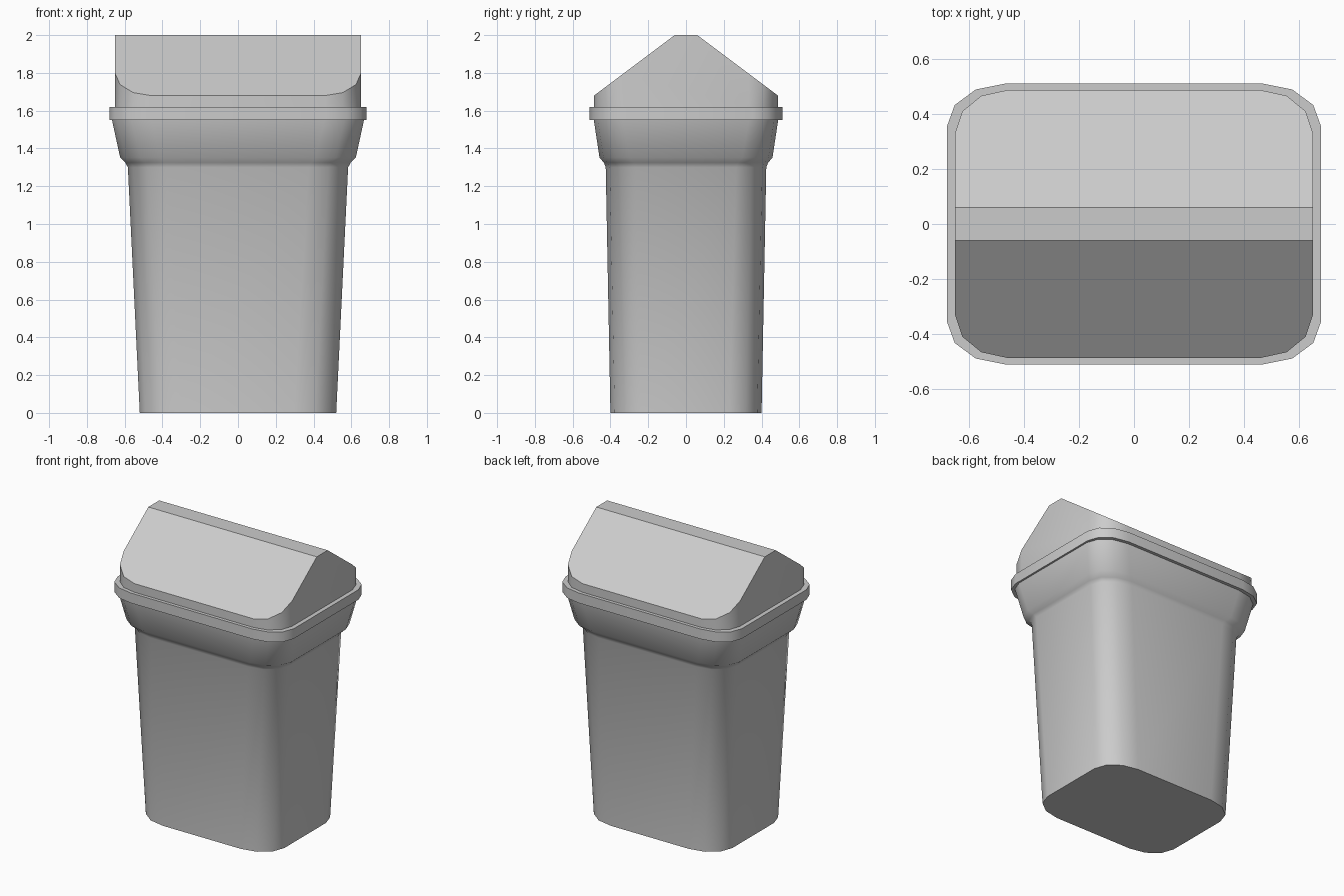
import bpy, bmesh, math
from mathutils import Vector

if "Cube" in bpy.data.objects:
    bpy.data.objects.remove(bpy.data.objects["Cube"])

SEGMENTS = 3  # facets per rounded corner


def outline(hx, hy, rx, ry):
    """Rounded rectangle with elliptical corners, counter-clockwise."""
    pts = []
    for q, (sx, sy) in enumerate([(1, 1), (-1, 1), (-1, -1), (1, -1)]):
        for i in range(SEGMENTS + 1):
            a = math.pi / 2 * (q + i / SEGMENTS)
            pts.append((sx * (hx - rx) + rx * math.cos(a),
                        sy * (hy - ry) + ry * math.sin(a)))
    return pts


def loft(levels):
    """Closed stack of outlines; each level is (z, hx, hy, rx, ry)."""
    bm = bmesh.new()
    rings = [[bm.verts.new((x, y, z)) for x, y in outline(*dims)]
             for z, *dims in levels]
    for low, high in zip(rings, rings[1:]):
        n = len(low)
        for i in range(n):
            j = (i + 1) % n
            bm.faces.new((low[i], low[j], high[j], high[i]))
    bm.faces.new(rings[0][::-1])
    bm.faces.new(rings[-1])
    return bm


def finish(bm, name, angle):
    bmesh.ops.recalc_face_normals(bm, faces=bm.faces[:])
    mesh = bpy.data.meshes.new(name)
    bm.to_mesh(mesh)
    bm.free()
    obj = bpy.data.objects.new(name, mesh)
    bpy.context.collection.objects.link(obj)
    bpy.ops.object.select_all(action='DESELECT')
    obj.select_set(True)
    bpy.context.view_layer.objects.active = obj
    bpy.ops.object.shade_smooth_by_angle(angle=math.radians(angle))
    return obj


# Tapered bin body with a flared collar
finish(loft([
    (0.00, 0.52, 0.40, 0.22, 0.17),
    (1.30, 0.583, 0.425, 0.21, 0.16),
    (1.325, 0.597, 0.435, 0.21, 0.16),
    (1.352, 0.624, 0.458, 0.21, 0.16),
    (1.55, 0.667, 0.488, 0.21, 0.155),
]), "bin_body", 60)

# Rim band around the opening
finish(loft([(z, 0.68, 0.51, 0.21, 0.155) for z in (1.55, 1.62)]), "rim", 40)

# Lid: straight-sided prism cut by two roof slopes
bm = loft([(z, 0.65, 0.487, 0.19, 0.155) for z in (1.62, 2.0)])
for side in (-1, 1):
    cut = bmesh.ops.bisect_plane(
        bm, geom=bm.verts[:] + bm.edges[:] + bm.faces[:],
        plane_co=(0, side * 0.06, 2.0),
        plane_no=Vector((0, side * 0.32, 0.427)).normalized(),
        clear_outer=True)
    edges = [e for e in cut["geom_cut"] if isinstance(e, bmesh.types.BMEdge)]
    bmesh.ops.contextual_create(bm, geom=edges)
finish(bm, "gable_lid", 35)
